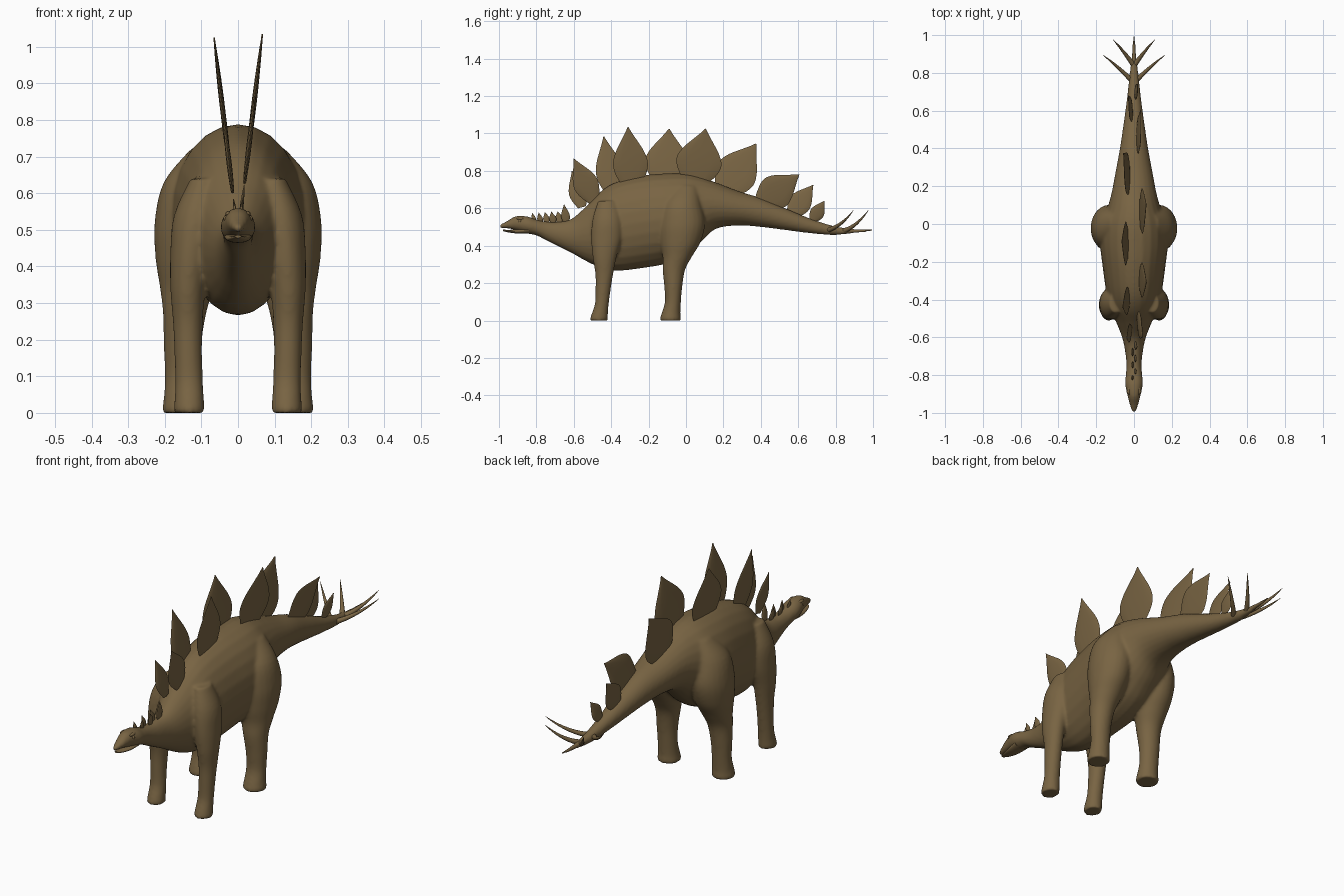
import bpy, bmesh, math
from mathutils import Vector

if "Cube" in bpy.data.objects:
    bpy.data.objects.remove(bpy.data.objects["Cube"], do_unlink=True)

# One hide colour for the whole animal
hide = bpy.data.materials.new("brown hide")
hide.use_nodes = True
colour = (0.19, 0.128, 0.056, 1)
hide.diffuse_color = colour
shader = hide.node_tree.nodes["Principled BSDF"]
shader.inputs["Base Color"].default_value = colour
shader.inputs["Roughness"].default_value = 0.8


def smooth_rows(rows, steps):
    """Catmull-Rom interpolation between rows of numbers."""
    result = []
    last = len(rows) - 1
    for i in range(last):
        before, here = rows[max(i - 1, 0)], rows[i]
        after, beyond = rows[i + 1], rows[min(i + 2, last)]
        for k in range(steps):
            t = k / steps
            result.append(tuple(
                b + t * (c - a) / 2
                + t * t * (a - 2.5 * b + 2 * c - d / 2)
                + t ** 3 * (1.5 * (b - c) + (d - a) / 2)
                for a, b, c, d in zip(before, here, after, beyond)))
    result.append(tuple(rows[last]))
    return result


def loft(bm, sections, sides=24):
    """Skin ellipses given as (centre, half axis, half axis)."""
    rings = []
    for centre, u, v in sections:
        angles = [math.tau * i / sides for i in range(sides)]
        rings.append([bm.verts.new(centre + u * math.cos(a) + v * math.sin(a))
                      for a in angles])
    for low, high in zip(rings, rings[1:]):
        for i in range(sides):
            j = (i + 1) % sides
            bm.faces.new((low[i], low[j], high[j], high[i]))
    bm.faces.new(rings[0])
    bm.faces.new(rings[-1])


def finish(bm, name, angle=50):
    bmesh.ops.recalc_face_normals(bm, faces=bm.faces)
    mesh = bpy.data.meshes.new(name)
    bm.to_mesh(mesh)
    bm.free()
    obj = bpy.data.objects.new(name, mesh)
    bpy.context.collection.objects.link(obj)
    mesh.materials.append(hide)
    bpy.ops.object.select_all(action='DESELECT')
    obj.select_set(True)
    bpy.context.view_layer.objects.active = obj
    bpy.ops.object.shade_smooth_by_angle(angle=math.radians(angle))
    return obj


def trunk(bm, rows):
    """Loft along y from rows of (y, top, bottom, half width)."""
    loft(bm, [(Vector((0, y, (top + low) / 2)), Vector((w, 0, 0)),
               Vector((0, 0, (top - low) / 2)))
              for y, top, low, w in smooth_rows(rows, 5)])


def limb(bm, rows, side):
    """Loft along z from rows of (z, x, y, x radius, y radius)."""
    loft(bm, [(Vector((side * x, y, z)), Vector((rx, 0, 0)), Vector((0, ry, 0)))
              for z, x, y, rx, ry in smooth_rows(rows, 5)])


# Head, neck, torso and tail
spine = [
    (-.997, .512, .494, .010), (-.96, .53, .493, .022), (-.91, .558, .483, .034),
    (-.85, .557, .465, .047), (-.80, .54, .455, .044), (-.75, .53, .43, .04),
    (-.69, .527, .40, .045), (-.61, .545, .36, .06), (-.53, .615, .315, .09),
    (-.45, .695, .28, .125), (-.36, .745, .266, .147), (-.22, .777, .282, .167),
    (-.1, .787, .305, .18), (0, .786, .35, .172), (.08, .768, .42, .143),
    (.16, .738, .49, .12), (.28, .692, .508, .097), (.4, .655, .5, .075),
    (.52, .605, .485, .057), (.66, .547, .467, .038), (.79, .506, .457, .024),
    (.9, .49, .467, .012), (.999, .488, .476, .006)]

# Legs from the hip or shoulder down to the foot
hind_leg = [
    (.72, .085, 0, .045, .06), (.63, .12, -.02, .083, .1), (.52, .13, -.02, .098, .122),
    (.42, .136, -.03, .089, .108), (.34, .14, -.047, .073, .078),
    (.27, .146, -.065, .059, .06), (.18, .152, -.068, .051, .048),
    (.1, .152, -.07, .048, .043), (.04, .152, -.08, .051, .05),
    (.012, .152, -.083, .055, .055), (0, .152, -.083, .054, .054)]
front_leg = [
    (.64, .095, -.42, .035, .05), (.54, .115, -.42, .06, .08),
    (.44, .129, -.425, .056, .082), (.34, .137, -.435, .048, .064),
    (.25, .137, -.437, .041, .048), (.17, .136, -.443, .038, .041),
    (.09, .134, -.45, .038, .037), (.04, .133, -.46, .04, .043),
    (.012, .133, -.465, .042, .047), (0, .133, -.465, .041, .046)]

bm = bmesh.new()
trunk(bm, spine)
for side in (-1, 1):
    limb(bm, hind_leg, side)
    limb(bm, front_leg, side)
body = finish(bm, "body")
remesh = body.modifiers.new("blend limbs", 'REMESH')
remesh.mode = 'VOXEL'
remesh.voxel_size = 0.0075
remesh.use_smooth_shade = True
relax = body.modifiers.new("relax skin", 'SMOOTH')
relax.factor = 0.5
relax.iterations = 8

# Lower jaw, leaving a narrow mouth slit under the beak
bm = bmesh.new()
trunk(bm, [(-.978, .486, .478, .008), (-.95, .485, .471, .02),
           (-.9, .488, .465, .032), (-.84, .5, .465, .038)])
finish(bm, "lower_jaw")

# Eyes and brow ridges
for side, label in ((1, "left"), (-1, "right")):
    for part, offset, radius in (("eye", (.031, -.888, .531), .009),
                                 ("brow", (.026, -.885, .544), .012)):
        bm = bmesh.new()
        bmesh.ops.create_uvsphere(bm, u_segments=16, v_segments=10, radius=radius)
        if part == "brow":
            bmesh.ops.scale(bm, vec=(.7, 1.8, .6), verts=bm.verts)
        bmesh.ops.translate(bm, vec=(side * offset[0], *offset[1:]), verts=bm.verts)
        finish(bm, f"{label}_{part}")

# Back plates: leaf outlines as (fraction of length, fraction of width)
leaf = [(-.08, .45), (.1, .78), (.25, .97), (.4, 1), (.58, .8),
        (.75, .48), (.9, .19), (1, .02)]


def plate(name, side, base, tip, half_width, thickness):
    def lean(y, z):
        return Vector((side * .12 * (z - .48), y, z))
    foot, point = lean(*base), lean(*tip)
    dy, dz = tip[0] - base[0], tip[1] - base[1]
    length = math.hypot(dy, dz)
    across = Vector((-side * .12 * dy, dz, -dy)) / length
    bm = bmesh.new()
    loft(bm, [(foot.lerp(point, t), across * half_width * max(w, .02),
               Vector((thickness * max(w, .1) ** .5, 0, 0)))
              for t, w in smooth_rows(leaf, 3)], 12)
    finish(bm, name, 60)


plates = [
    ((-.56, .62), (-.61, .80), .048), ((-.5, .655), (-.6, .865), .066),
    ((-.39, .69), (-.44, .985), .073), ((-.29, .73), (-.31, 1.035), .092),
    ((-.11, .75), (-.09, 1.025), .115), ((.05, .75), (.105, 1.025), .12),
    ((.21, .70), (.375, .945), .11), ((.41, .635), (.605, .78), .092),
    ((.57, .575), (.68, .725), .06), ((.68, .54), (.74, .64), .038)]
for i, (base, tip, width) in enumerate(plates):
    plate(f"back_plate_{i + 1}", 1 if i % 2 else -1, base, tip, width, .007)

# Row of little neck plates growing towards the shoulders
for i in range(6):
    y = -.81 + i * .034
    height = .576 + .002 * i + (.035 if i == 5 else 0)
    plate(f"neck_plate_{i + 1}", 1 if i % 2 else -1,
          (y, .522), (y - .012, height), .013 + .002 * i, .005)

# Paired tail spikes curving out, back and up
spikes = {"front": ((.008, .755, .482), (.085, .835, .505), (.165, .895, .59)),
          "rear": ((.005, .845, .48), (.055, .915, .505), (.11, .975, .59))}
for label, points in spikes.items():
    for side, hand in ((1, "left"), (-1, "right")):
        path = [Vector((side * x, y, z)) for x, y, z in points]
        sections = []
        for k in range(11):
            t = k / 10
            first, second = path[0].lerp(path[1], t), path[1].lerp(path[2], t)
            along = (second - first).normalized()
            u = along.cross(Vector((0, 0, 1))).normalized()
            r = .013 * (1 - t) ** .8 + .0006
            sections.append((first.lerp(second, t), u * r, along.cross(u) * r))
        bm = bmesh.new()
        loft(bm, sections, 12)
        finish(bm, f"{hand}_{label}_tail_spike")
